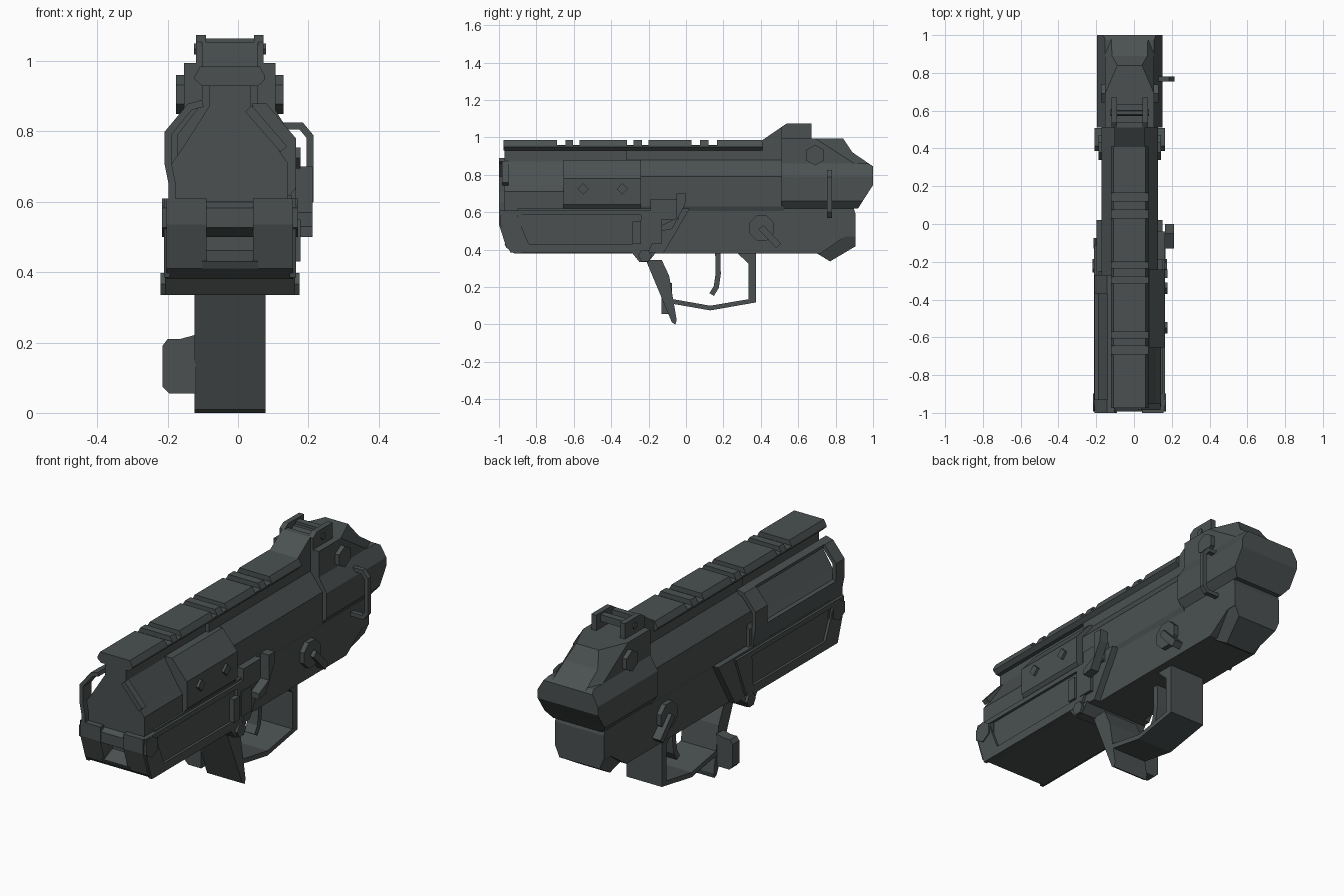
import bpy, bmesh, math
from mathutils import Vector

if "Cube" in bpy.data.objects:
    bpy.data.objects.remove(bpy.data.objects["Cube"], do_unlink=True)

CX = -0.023  # centre line of the body

metal = bpy.data.materials.new("dark gunmetal")
metal.use_nodes = True
COL = (0.070, 0.081, 0.081, 1)
metal.diffuse_color = COL
bsdf = next(n for n in metal.node_tree.nodes if n.type == 'BSDF_PRINCIPLED')
bsdf.inputs["Base Color"].default_value = COL
bsdf.inputs["Roughness"].default_value = 0.6


def finish(name, bm):
    bmesh.ops.recalc_face_normals(bm, faces=bm.faces[:])
    mesh = bpy.data.meshes.new(name)
    bm.to_mesh(mesh)
    bm.free()
    mesh.materials.append(metal)
    obj = bpy.data.objects.new(name, mesh)
    bpy.context.collection.objects.link(obj)
    return obj


def place(p, axis, d):
    return (d, p[0], p[1]) if axis == 'x' else (p[0], d, p[1])


def prism(name, pts, axis, lo, hi):
    """Extrude a (y,z) outline along x, or an (x,z) outline along y."""
    bm = bmesh.new()
    a = [bm.verts.new(place(p, axis, lo)) for p in pts]
    b = [bm.verts.new(place(p, axis, hi)) for p in pts]
    bm.faces.new(a)
    bm.faces.new(b[::-1])
    for i in range(len(pts)):
        j = (i + 1) % len(pts)
        bm.faces.new((a[i], a[j], b[j], b[i]))
    return finish(name, bm)


def wide(name, pts, half):
    return prism(name, pts, 'x', CX - half, CX + half)


def section(name, half, lo, hi):
    """Mirror a half cross-section about the centre line, extrude along y."""
    pts = [(CX + x, z) for x, z in half] + [(CX - x, z) for x, z in half[::-1]]
    return prism(name, pts, 'y', lo, hi)


def box(name, x0, x1, y0, y1, z0, z1):
    return prism(name, [(y0, z0), (y1, z0), (y1, z1), (y0, z1)], 'x', x0, x1)


def rod(name, y, z, r, half, n=6, turn=0.0):
    pts = [(y + r * math.cos(turn + i * math.tau / n), z + r * math.sin(turn + i * math.tau / n))
           for i in range(n)]
    return wide(name, pts, half)


def strip(name, path, t, axis, lo, hi):
    """Bent flat bar: a path thickened by t and extruded."""
    left, right = [], []
    for i, p in enumerate(path):
        p = Vector(p)
        dirs = []
        if i:
            dirs.append((p - Vector(path[i - 1])).normalized())
        if i < len(path) - 1:
            dirs.append((Vector(path[i + 1]) - p).normalized())
        d = sum(dirs, Vector((0, 0))).normalized()
        n = Vector((-d.y, d.x)) * (t / 2 / max(0.5, d.dot(dirs[0])))
        left.append(tuple(p + n))
        right.append(tuple(p - n))
    return prism(name, left + right[::-1], axis, lo, hi)


def ring(name, outer, inner, x0, x1):
    """Raised border in the y-z plane."""
    bm = bmesh.new()
    loops = [[bm.verts.new((x, y, z)) for y, z in pts]
             for pts, x in ((outer, x0), (outer, x1), (inner, x1), (inner, x0))]
    n = len(outer)
    for k in range(4):
        a, b = loops[k], loops[(k + 1) % 4]
        for i in range(n):
            j = (i + 1) % n
            bm.faces.new((a[i], a[j], b[j], b[i]))
    return finish(name, bm)


def clip_sides(obj, p1, p2, p3):
    """Slice off both mirrored sides along a plane through three points."""
    bm = bmesh.new()
    bm.from_mesh(obj.data)
    for s in (1, -1):
        a, b, c = (Vector((CX + s * p[0], p[1], p[2])) for p in (p1, p2, p3))
        no = (b - a).cross(c - a).normalized()
        if no.dot(Vector((CX, 0.6, 0.7)) - a) > 0:
            no = -no
        bmesh.ops.bisect_plane(bm, geom=bm.verts[:] + bm.edges[:] + bm.faces[:],
                               plane_co=a, plane_no=no, clear_outer=True)
        bmesh.ops.holes_fill(bm, edges=[e for e in bm.edges if e.is_boundary])
    bmesh.ops.recalc_face_normals(bm, faces=bm.faces[:])
    bm.to_mesh(obj.data)
    bm.free()


# Upper body: slimmer under the open frame, fuller behind it
section("front_upper_body", [(.06, .94), (.06, .87), (.14, .745), (.165, .71), (.165, .60)], -.97, -.25)
section("rear_upper_body", [(.08, .94), (.08, .88), (.15, .79), (.15, .63), (.135, .595)], -.32, .52)

# Top rail with slots
section("rail_base", [(.085, .96), (.1, .957), (.1, .948), (.08, .93)], -.975, .41)
for i, (a, b) in enumerate([(-.975, -.69), (-.645, -.605), (-.57, -.315), (-.28, -.235),
                            (-.2, .03), (.075, .12), (.165, .41)]):
    section(f"rail_tooth_{i}", [(.085, .985), (.1, .957)], a, b)

# Lower front block with recessed nose
wide("front_block", [(-.9, .62), (-.9, .38), (-.12, .38), (.02, .62)], .175)
for s, n in ((1, "left"), (-1, "right")):
    x = sorted((CX + s * .066, CX + s * .18))
    prism(f"nose_cheek_{n}", [(-1, .61), (-1, .535), (-.96, .41), (-.92, .38), (-.88, .38), (-.88, .61)], 'x', *x)
    x = sorted((CX + s * .17, CX + s * .188))
    ring(f"side_border_{n}",
         [(-.99, .61), (-.99, .54), (-.94, .385), (-.2, .385), (-.11, .61)],
         [(-.9, .585), (-.885, .535), (-.84, .43), (-.25, .43), (-.24, .585)], *x)
wide("nose_sill", [(-.97, .43), (-.96, .41), (-.92, .38), (-.88, .38), (-.88, .47)], .08)
rod("nose_cross_pin", -.945, .555, .055, .193, 6, math.pi / 6)
wide("pivot_hanger", [(-.29, .385), (-.25, .335), (-.2, .335), (-.16, .385)], .185)
rod("grip_pivot", -.22, .367, .036, .198)

# Bracing bar inside the nose
strip("nose_brace", [(.03, .865), (.13, .75)], .025, 'y', -.985, -.95)

# Open frame on one side
frame = [(-.1, .88), (-.137, .87), (-.199, .795), (-.199, .71), (-.187, .65), (-.187, .6)]
strip("frame_front_strut", frame, .02, 'y', -1, -.93)
strip("frame_rear_strut", frame, .02, 'y', -.37, -.27)
strip("frame_top_bar", frame[:2], .02, 'y', -1, -.27)
strip("frame_lower_bar", frame[3:], .02, 'y', -1, -.27)

# Cover plate with diamond bolts on the other side
prism("cover_plate", [(.04, .88), (.08, .88), (.165, .78), (.165, .64), (.145, .615), (.1, .615)],
      'y', -.655, -.24)
for i, y in enumerate((-.55, -.34)):
    prism(f"cover_bolt_{i}", [(y - .03, .725), (y, .695), (y + .03, .725), (y, .755)], 'x', .15, .178)

# Receiver and rear plug
wide("receiver", [(-.12, .38), (.02, .62), (.89, .64), (.905, .595), (.905, .47), (.85, .47), (.72, .38)], .14)
plug = wide("rear_plug", [(.70, .38), (.70, .55), (.905, .55), (.905, .417), (.77, .337)], .138)
clip_sides(plug, (.138, .8, .47), (.138, .9, .47), (.08, .8, .337))

# Rear head
mid = wide("head_middle", [(.51, .62), (.51, .86), (.975, .86), (1, .845), (1, .745), (.945, .66), (.92, .62)], .173)
clip_sides(mid, (.13, .5, .86), (.13, .9, .86), (.173, .5, .79))
clip_sides(mid, (.173, .5, .66), (.173, .9, .66), (.14, .5, .62))
top = wide("head_top", [(.51, .8), (.51, .995), (.84, .995), (.89, .92), (1, .845), (1, .8)], .13)
clip_sides(top, (.13, .69, .995), (.065, .84, .995), (.13, .9, .86))
rod("head_bolts", .69, .905, .055, .153, 6, math.pi / 6)

# Rear sight
wide("sight_ramp", [(.4, .93), (.4, .98), (.51, 1.055), (.54, 1.055), (.54, .93)], .08)
for s, n in ((1, "left"), (-1, "right")):
    x = sorted((CX + s * .068, CX + s * .096))
    prism(f"sight_post_{n}", [(.51, .95), (.51, 1.055), (.54, 1.075), (.67, 1.075), (.67, .95)], 'x', *x)
box("sight_crossbar", CX - .08, CX + .08, .6, .635, 1.03, 1.065)
rod("sight_pin", .59, 1.035, .018, .102)

# Sling hoop
strip("sling_hoop", [(.08, .815), (.18, .815), (.205, .785), (.205, .605), (.185, .58), (.11, .58)],
      .02, 'y', .755, .78)

# Rotary catches on both flanks
rod("catch_disc", .405, .515, .072, .165, 8, math.pi / 8)
strip("catch_lever", [(.40, .52), (.495, .42)], .035, 'x', CX - .186, CX + .186)

# Selector lever group
box("selector_base", .1, .165, -.19, -.04, .56, .67)
box("selector_lower", .1, .168, -.21, -.13, .43, .56)
prism("selector_lever", [(-.05, .7), (0, .7), (-.005, .64), (-.075, .51), (-.13, .5), (-.13, .53), (-.05, .57)],
      'x', .165, .212)
box("small_catch", .15, .178, -.285, -.24, .43, .55)

# Grip lever, side paddle, trigger and guard
wide("grip_lever", [(-.215, .345), (-.13, .345), (-.09, .26), (-.05, .025), (-.056, 0), (-.075, .01)], .101)
prism("side_paddle", [(-.12, .222), (-.165, .21), (-.2, .21), (-.215, .19), (-.215, .075), (-.195, .055), (-.12, .055)],
      'y', -.13, -.075)
wide("trigger_guard", [(-.07, .11), (.13, .075), (.375, .118), (.375, .385), (.27, .385), (.335, .325),
                       (.335, .135), (.13, .1), (-.07, .135)], .101)
strip("trigger", [(.17, .39), (.172, .27), (.162, .2), (.137, .16)], .028, 'x', CX - .03, CX + .03)
